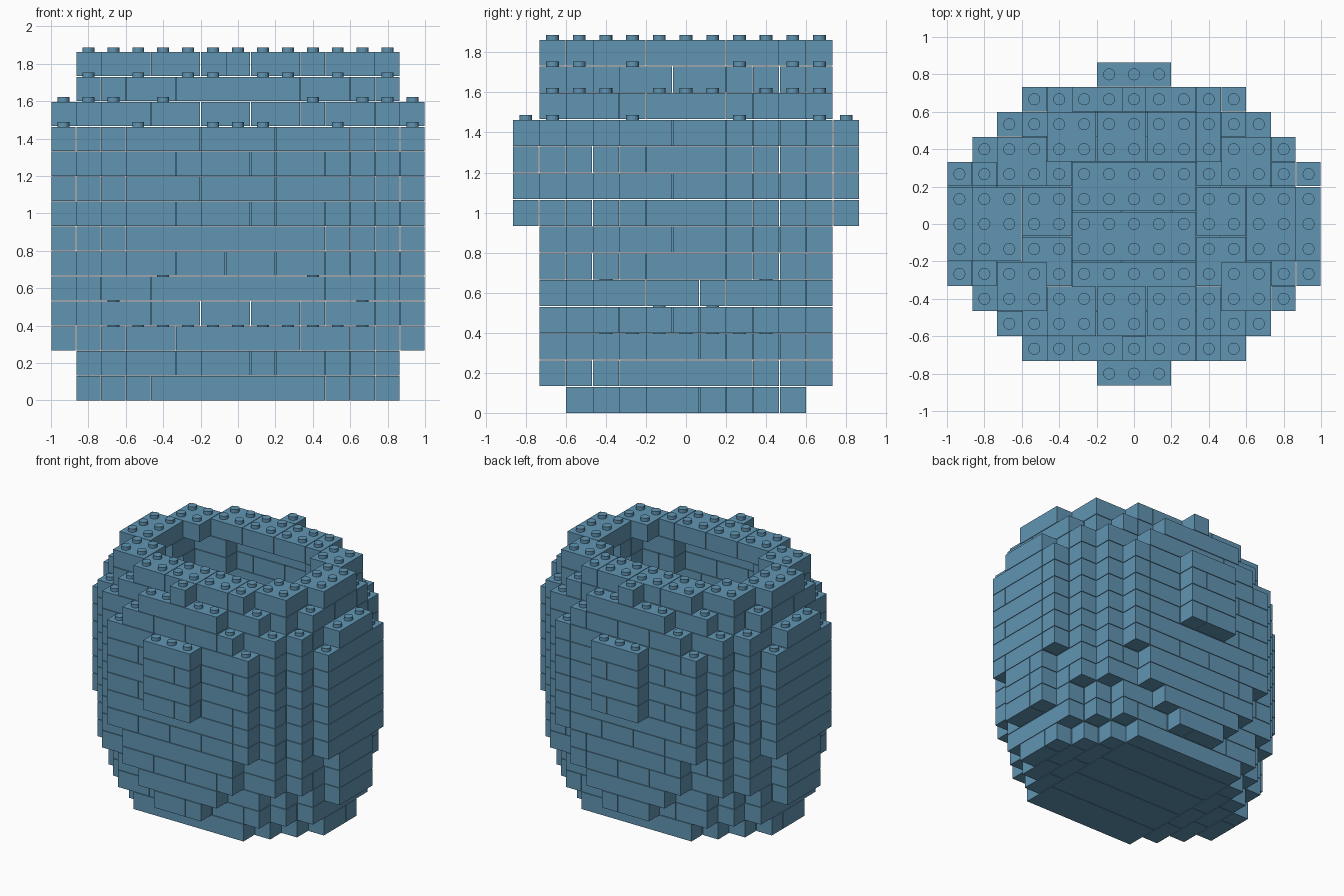
import bpy
import bmesh
from mathutils import Matrix, Vector

CELL = 2 / 15          # grid pitch, also the height of a course
GAP = 0.004            # joint between bricks
STUD_R, STUD_H = 0.032, 0.021

if "Cube" in bpy.data.objects:
    bpy.data.objects.remove(bpy.data.objects["Cube"])

blue = bpy.data.materials.new("soft_blue")
blue.use_nodes = True
colour = (0.12, 0.30, 0.45, 1)
blue.diffuse_color = colour
blue.node_tree.nodes["Principled BSDF"].inputs["Base Color"].default_value = colour

# Outer outline per course: half width in cells for rows 0, 1, 2, ... from the middle
belly = [7, 7, 7, 6, 5, 4, 1]
OUTER = [
    [6, 6, 5, 4, 3],
    [6, 6, 6, 5, 4, 1],
    [7, 7, 6, 5, 4, 2],
    [7, 7, 6, 6, 5, 3],
    [7, 7, 6, 6, 5, 3],
    belly[:6], belly[:6],
    belly, belly, belly, belly,
    [7, 7, 6, 6, 5, 3],
    [6, 6, 6, 5, 4, 2],
    [6, 6, 5, 5, 3, 0],
]

# Hollow inside, same notation; the lowest three courses are solid
wide = [5, 5, 4, 3]
INNER = [[]] * 3 + [[5, 4, 4, 2], [5, 5, 4, 2]] + [wide] * 6
INNER += [[5, 5, 4, 2], [5, 4, 4, 2], [4, 4, 3]]


def cells(profile):
    """All grid cells inside a mirrored outline."""
    return {(i, j) for row, half in enumerate(profile)
            for j in {row, -row} for i in range(-half, half + 1)}


def pack(free, along_x):
    """Split a set of cells into bricks up to 8 by 2."""
    free = set(free)
    a, b = (0, 1) if along_x else (1, 0)

    def at(p, q):
        return (p, q) if along_x else (q, p)

    while free:
        start = min(free, key=lambda c: (c[b], c[a]))
        p, q, length, depth = start[a], start[b], 1, 1
        while length < 8 and at(p + length, q) in free:
            length += 1
        if all(at(p + k, q + 1) in free for k in range(length)):
            depth = 2
        brick = [at(p + k, q + d) for k in range(length) for d in range(depth)]
        free.difference_update(brick)
        yield brick[0], brick[-1]


def add_box(bm, low, high):
    size = high - low
    matrix = Matrix.Translation((low + high) / 2) @ Matrix.Diagonal((*size, 1))
    bmesh.ops.create_cube(bm, size=1, matrix=matrix)


def finish(bm, name):
    mesh = bpy.data.meshes.new(name)
    bm.to_mesh(mesh)
    bm.free()
    mesh.materials.append(blue)
    obj = bpy.data.objects.new(name, mesh)
    bpy.context.collection.objects.link(obj)
    return obj


courses = [cells(o) - cells(i) for o, i in zip(OUTER, INNER)]

for level, course in enumerate(courses):
    # Bricks of this course, laid crosswise to the course below
    bm = bmesh.new()
    for first, last in pack(course, level % 2 == 0):
        low = Vector((first[0] - 0.5, first[1] - 0.5, level)) * CELL
        high = Vector((last[0] + 0.5, last[1] + 0.5, level + 1)) * CELL
        inset = Vector((GAP / 2, GAP / 2, 0))
        add_box(bm, low + inset, high - inset - Vector((0, 0, GAP)))
    finish(bm, f"brick_course_{level + 1}")

    # Studs wherever nothing sits on top
    above = courses[level + 1] if level + 1 < len(courses) else set()
    bm = bmesh.new()
    top = (level + 1) * CELL - GAP
    for i, j in sorted(course - above):
        bmesh.ops.create_cone(
            bm, cap_ends=True, segments=16, radius1=STUD_R, radius2=STUD_R,
            depth=STUD_H + GAP,
            matrix=Matrix.Translation((i * CELL, j * CELL, top + (STUD_H + GAP) / 2)))
    if bm.verts:
        finish(bm, f"studs_{level + 1}")
    else:
        bm.free()
